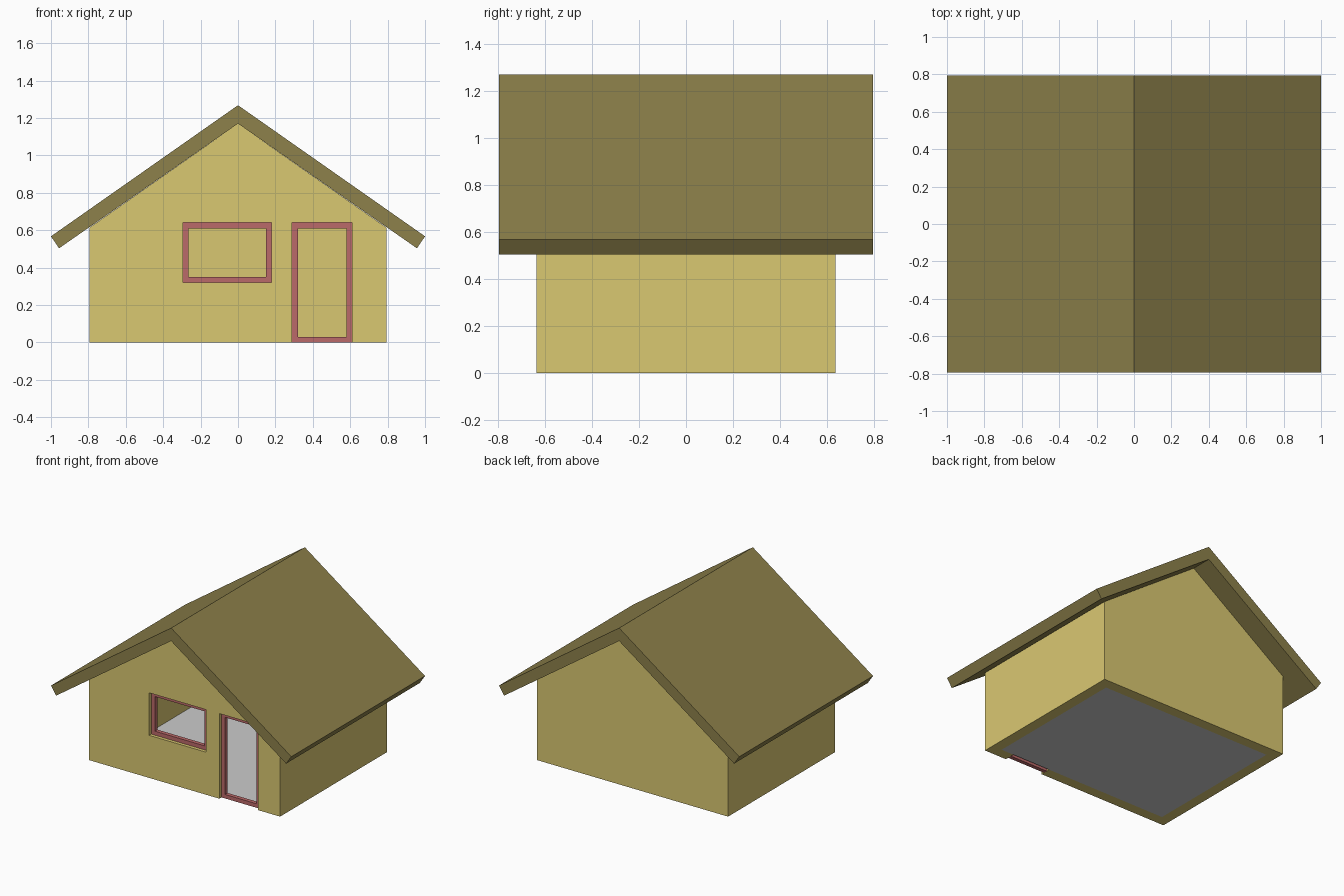
import bpy, bmesh

if "Cube" in bpy.data.objects:
    bpy.data.objects.remove(bpy.data.objects["Cube"])

def material(name, rgb):
    m = bpy.data.materials.new(name)
    m.diffuse_color = [(c / 255) ** 2.2 for c in rgb] + [1]
    m.use_nodes = True
    m.node_tree.nodes["Principled BSDF"].inputs["Base Color"].default_value = m.diffuse_color
    return m

WALL = material("wall_yellow", (217, 199, 113))
ROOF = material("roof_olive", (140, 128, 76))
FRAME = material("frame_red", (186, 105, 105))

HX, HY, T = 0.795, 0.635, 0.08       # half width, half depth, wall thickness

def prism(name, profile, y0, y1, mat=None):
    """Extrude an x-z outline along y."""
    bm = bmesh.new()
    face = bm.faces.new([bm.verts.new((x, y0, z)) for x, z in profile])
    ext = bmesh.ops.extrude_face_region(bm, geom=[face], use_keep_orig=True)
    moved = [v for v in ext["geom"] if isinstance(v, bmesh.types.BMVert)]
    bmesh.ops.translate(bm, verts=moved, vec=(0, y1 - y0, 0))
    bmesh.ops.recalc_face_normals(bm, faces=bm.faces)
    mesh = bpy.data.meshes.new(name)
    bm.to_mesh(mesh)
    bm.free()
    ob = bpy.data.objects.new(name, mesh)
    bpy.context.collection.objects.link(ob)
    if mat:
        mesh.materials.append(mat)
    return ob

def rect(x0, x1, z0, z1):
    return [(x0, z0), (x1, z0), (x1, z1), (x0, z1)]

def cut(ob, cutter):
    """Apply a boolean difference and discard the cutter."""
    mod = ob.modifiers.new("opening", 'BOOLEAN')
    mod.operation, mod.solver, mod.object = 'DIFFERENCE', 'EXACT', cutter
    bpy.context.view_layer.objects.active = ob
    bpy.ops.object.modifier_apply(modifier=mod.name)
    bpy.data.objects.remove(cutter)

# walls: gabled prism, open at floor and roof, thickened inwards
walls = prism("walls", [(-HX, 0), (HX, 0), (HX, 0.613), (0, 1.17), (-HX, 0.613)],
              -HY, HY, WALL)
bm = bmesh.new()
bm.from_mesh(walls.data)
bmesh.ops.delete(bm, geom=[f for f in bm.faces if abs(f.normal.z) > 0.1],
                 context='FACES')
bm.to_mesh(walls.data)
bm.free()
solid = walls.modifiers.new("thickness", 'SOLIDIFY')
solid.thickness, solid.offset, solid.use_even_offset = T, -1, True
bpy.context.view_layer.objects.active = walls
bpy.ops.object.modifier_apply(modifier=solid.name)

# window and door: opening through the front wall plus a recessed frame
B = 0.03
for name, x0, x1, z0, z1 in [("window_frame", -0.295, 0.18, 0.32, 0.64),
                             ("door_frame", 0.29, 0.61, 0.0, 0.64)]:
    low = z0 if z0 > 0 else -0.1
    cut(walls, prism("cutter", rect(x0, x1, low, z1), -HY - 0.1, -HY + T + 0.1))
    frame = prism(name, rect(x0, x1, z0, z1), -HY + 0.025, -HY + 0.055, FRAME)
    cut(frame, prism("cutter", rect(x0 + B, x1 - B, z0 + B, z1 - B),
                     -HY - 0.1, -HY + T + 0.1))

# roof: one bent slab overhanging all round
prism("roof", [(0, 1.268), (1, 0.567), (0.957, 0.503), (0, 1.17),
               (-0.957, 0.503), (-1, 0.567)], -0.795, 0.795, ROOF)

# floor: flat grey sheet between the walls
bpy.ops.mesh.primitive_plane_add(size=2)
floor = bpy.context.object
floor.name = "floor"
floor.scale = (HX - T, HY - T, 1)
